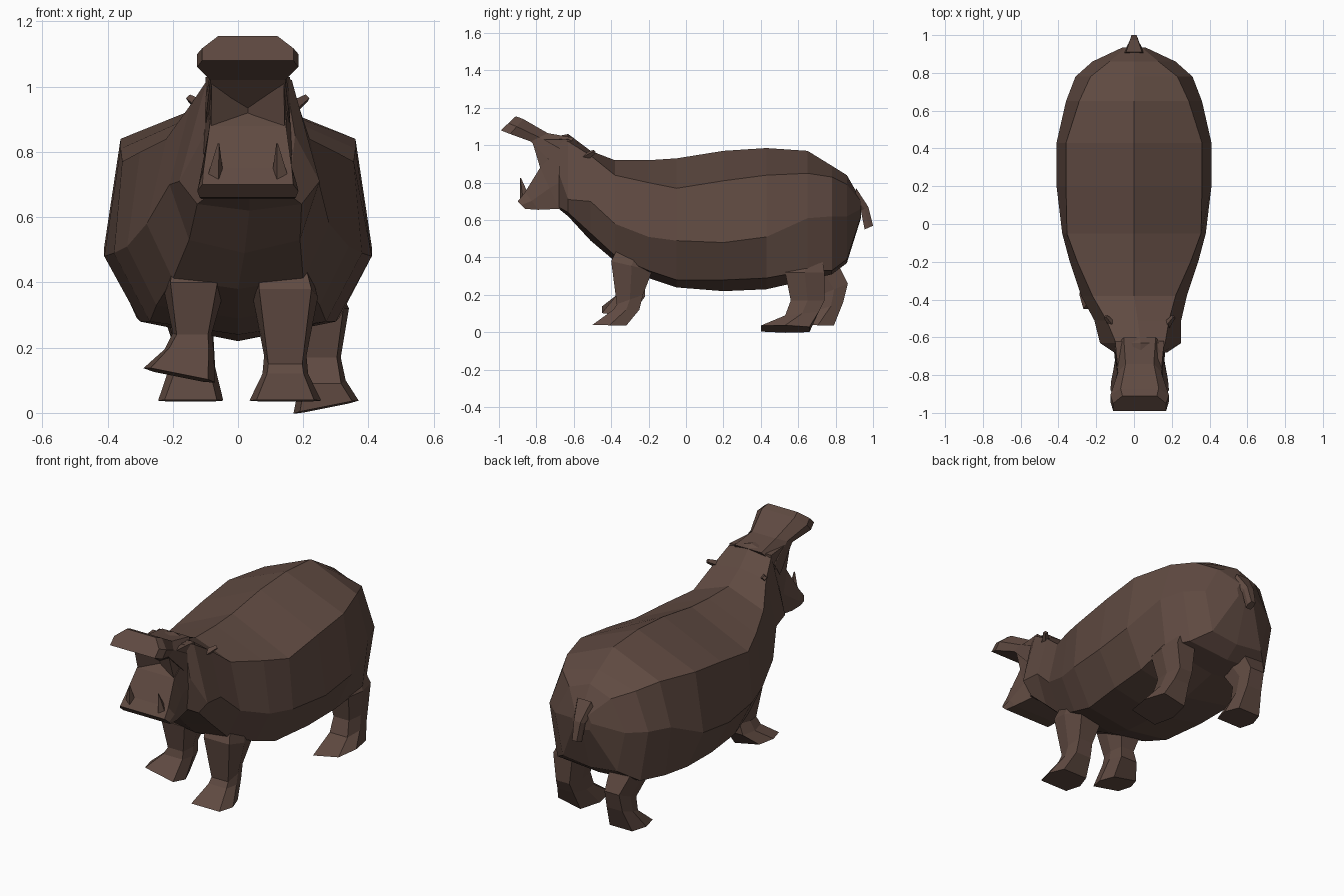
import bpy
import bmesh
from mathutils import Vector

default_cube = bpy.data.objects.get("Cube")
if default_cube:
    bpy.data.objects.remove(default_cube, do_unlink=True)

# One flat hide colour for the whole animal
hide = bpy.data.materials.new("brown_hide")
hide.use_nodes = True
hide_colour = (.115, .068, .053, 1)
hide.diffuse_color = hide_colour
shader = next(n for n in hide.node_tree.nodes if n.type == 'BSDF_PRINCIPLED')
shader.inputs["Base Color"].default_value = hide_colour
shader.inputs["Roughness"].default_value = .9


def add_part(name, bm):
    """Turn a finished bmesh into a hide-coloured object."""
    mesh = bpy.data.meshes.new(name)
    bm.to_mesh(mesh)
    bm.free()
    mesh.materials.append(hide)
    obj = bpy.data.objects.new(name, mesh)
    bpy.context.scene.collection.objects.link(obj)
    return obj


def loft(name, rings):
    """Skin a series of equal-length point rings and close both ends."""
    bm = bmesh.new()
    loops = [[bm.verts.new(point) for point in ring] for ring in rings]
    count = len(loops[0])
    for near, far in zip(loops, loops[1:]):
        for i in range(count):
            j = (i + 1) % count
            bm.faces.new((near[i], near[j], far[j], far[i]))
    bm.faces.new(loops[0])
    bm.faces.new(loops[-1])
    bmesh.ops.recalc_face_normals(bm, faces=bm.faces)
    add_part(name, bm)


def body_ring(y, centre, top, upper, wide, low, bottom):
    """Symmetric ring: spine, back crease, flank, belly edge, belly."""
    side = [upper, wide, low]
    left = [(centre + x, y, z) for x, z in side]
    right = [(centre - x, y, z) for x, z in reversed(side)]
    return [(centre, y, top)] + left + [(centre, y, bottom)] + right


def hex_limb(name, sections, front_width=.8, back_width=.7, tilt=0):
    """Six-sided limb; each section is centre x, half width, front y/z, back y/z."""
    rings = []
    for cx, half, front_y, front_z, back_y, back_z in sections:
        mid_y, mid_z = (front_y + back_y) / 2, (front_z + back_z) / 2
        rings.append([
            (cx - half * front_width, front_y, front_z),
            (cx + half * front_width, front_y, front_z),
            (cx + half, mid_y, mid_z),
            (cx + half * back_width, back_y, back_z),
            (cx - half * back_width, back_y, back_z),
            (cx - half, mid_y, mid_z)])
    # Roll the sole sideways about its own centre
    sole_x = sections[-1][0]
    rings[-1] = [(x, y, z + tilt * (x - sole_x)) for x, y, z in rings[-1]]
    loft(name, rings)


def spike(name, base, tip, radius, tip_scale):
    """Tapered four-sided tusk or ear running from base to tip."""
    base, tip = Vector(base), Vector(tip)
    axis = tip - base
    bm = bmesh.new()
    bmesh.ops.create_cone(bm, cap_ends=True, segments=4, radius1=radius,
                          radius2=radius * tip_scale, depth=axis.length)
    obj = add_part(name, bm)
    obj.location = (base + tip) / 2
    obj.rotation_euler = axis.to_track_quat('Z', 'Y').to_euler()


# Barrel body running from the face back to the rump
loft("body", [body_ring(*section) for section in (
    (-.68, .035, 1.05, (.11, 1.03), (.14, .85), (.12, .67), .66),
    (-.63, .035, 1.06, (.13, 1.02), (.215, .71), (.16, .64), .62),
    (-.51, .02, .97, (.165, .945), (.23, .7), (.17, .53), .49),
    (-.38, 0, .92, (.22, .84), (.28, .58), (.2, .41), .38),
    (-.2, 0, .92, (.3, .8), (.34, .51), (.25, .33), .29),
    (-.05, 0, .93, (.355, .77), (.38, .49), (.27, .28), .24),
    (.2, 0, .97, (.36, .81), (.41, .48), (.3, .28), .22),
    (.43, 0, .985, (.36, .84), (.41, .51), (.31, .29), .23),
    (.65, 0, .97, (.29, .85), (.36, .61), (.325, .33), .28),
    (.78, 0, .89, (.23, .83), (.31, .62), (.26, .33), .31),
    (.86, 0, .84, (.13, .79), (.22, .62), (.17, .39), .37),
    (.935, 0, .71, (.04, .7), (.06, .66), (.05, .62), .61))])

# Wide open jaws
centre = .03
hex_limb("upper_jaw", [(centre,) + s for s in (
    (.14, -.91, 1.155, -.99, 1.08),
    (.155, -.87, 1.14, -.94, 1.06),
    (.115, -.74, 1.065, -.83, 1.02),
    (.13, -.6, 1.04, -.7, .89))], .65, 1)
hex_limb("lower_jaw", [(centre,) + s for s in (
    (.155, -.9, .7, -.86, .66),
    (.15, -.86, .75, -.79, .655),
    (.13, -.78, .88, -.68, .66),
    (.14, -.67, .99, -.6, .66))], .9, .95)

# Cheeks at the mouth corners, with the throat recessed between them
loft("cheeks", [
    [(centre - half, front, z), (centre, throat, z), (centre + half, front, z),
     (centre + .13, -.62, z), (centre - .13, -.62, z)]
    for z, half, front, throat in (
        (.7, .11, -.75, -.75), (.88, .113, -.78, -.73), (1.03, .11, -.825, -.77))])

# Paired tusks and ears
for label, sign in (("left", 1), ("right", -1)):
    spike(label + "_tusk", (centre + sign * .1, -.86, .71),
          (centre + sign * .09, -.885, .825), .03, .1)
    spike(label + "_ear", (centre + sign * .13, -.55, .93),
          (centre + sign * .18, -.49, .965), .024, .5)

# Legs in a walking pose, listed from shoulder or hip down to the sole
hex_limb("front_left_leg", (
    (.13, .08, -.34, .5, -.17, .45),
    (.145, .1, -.4, .38, -.18, .33),
    (.145, .065, -.37, .15, -.23, .2),
    (.145, .07, -.39, .12, -.25, .12),
    (.145, .11, -.5, .04, -.32, .035)))
hex_limb("front_right_leg", (
    (-.13, .08, -.34, .5, -.17, .45),
    (-.135, .09, -.39, .4, -.19, .33),
    (-.14, .06, -.36, .24, -.22, .25),
    (-.15, .075, -.37, .2, -.22, .19),
    (-.18, .11, -.45, .12, -.29, .11)), tilt=-.2)
hex_limb("rear_left_leg", (
    (.2, .08, .56, .45, .72, .45),
    (.255, .085, .53, .32, .74, .32),
    (.255, .06, .56, .17, .74, .17),
    (.26, .07, .53, .09, .71, .11),
    (.27, .1, .4, .02, .66, .015)), tilt=.2)
hex_limb("rear_right_leg", (
    (-.15, .08, .62, .45, .79, .45),
    (-.155, .09, .62, .34, .82, .35),
    (-.14, .065, .72, .2, .865, .26),
    (-.14, .07, .71, .12, .84, .16),
    (-.145, .1, .62, .04, .79, .035)))

# Short hanging tail
hex_limb("tail", (
    (0, .06, .89, .66, .91, .77),
    (0, .03, .935, .65, .975, .67),
    (0, .02, .955, .55, 1, .57)))
